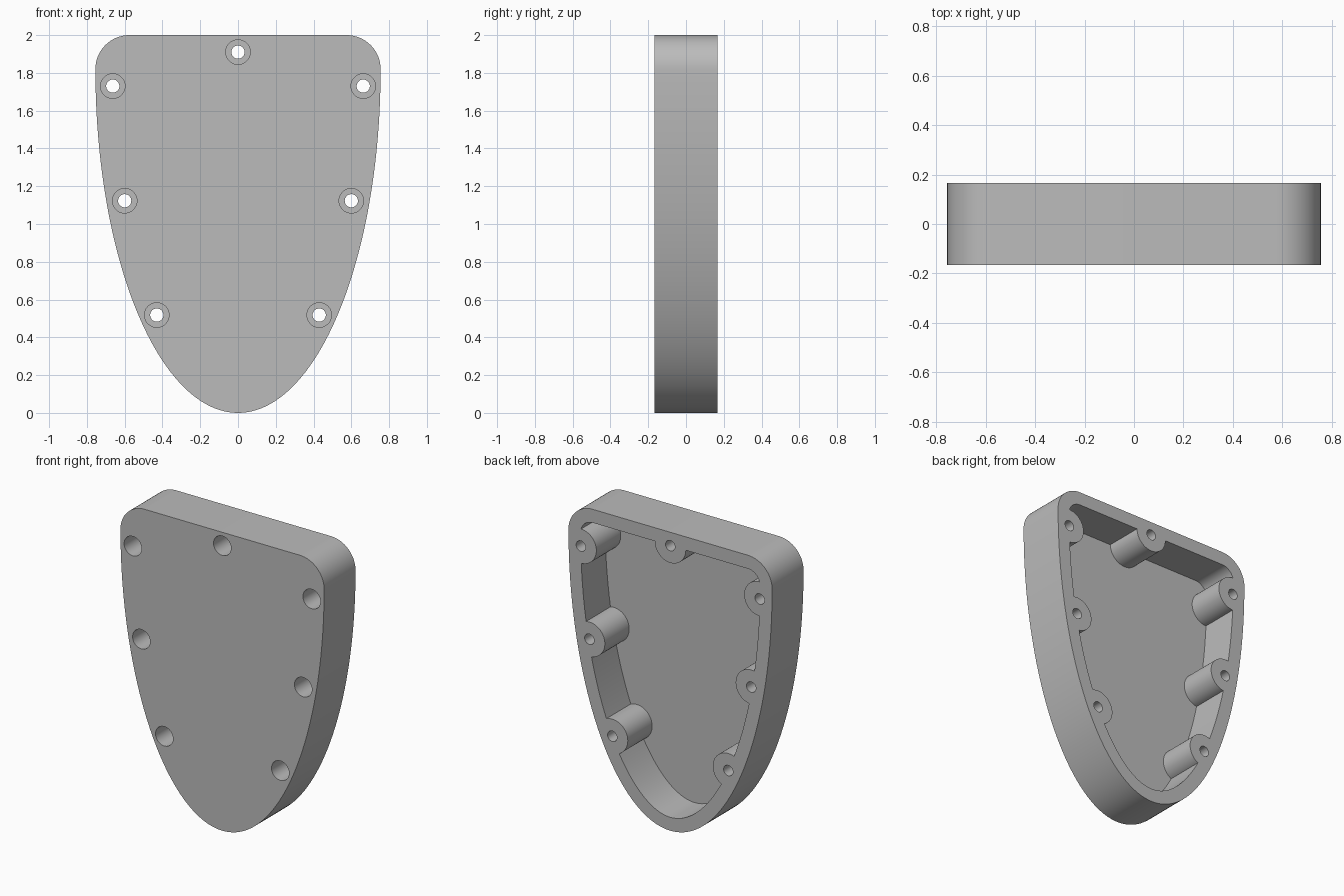
import bpy, bmesh, math
from mathutils import Vector

if "Cube" in bpy.data.objects:
    bpy.data.objects.remove(bpy.data.objects["Cube"])

HALF_W, ROUND_Z, R = 0.755, 1.82, 0.18
DEPTH, WALL, FLOOR = 0.333, 0.09, 0.075
FRONT, BACK = -DEPTH / 2, DEPTH / 2
HOLES = [(0, 1.91)] + [(s * x, z) for s in (-1, 1)
                       for x, z in ((0.663, 1.73), (0.6, 1.123), (0.43, 0.518))]

grey = bpy.data.materials.new("plain grey")
grey.diffuse_color = (0.5, 0.5, 0.5, 1)
grey.use_nodes = True
grey.node_tree.nodes["Principled BSDF"].inputs["Base Color"].default_value = grey.diffuse_color


def outline(inset=0.0):
    """Half-ellipse bottom with rounded top corners, offset inwards."""
    pts = []
    for i in range(97):
        t = math.pi + math.pi * i / 96
        c, s = math.cos(t), math.sin(t)
        n = Vector((c / HALF_W, s / ROUND_Z)).normalized()
        pts.append((HALF_W * c - n.x * inset, ROUND_Z + ROUND_Z * s - n.y * inset))
    for cx, a0 in ((HALF_W - R, 0), (R - HALF_W, math.pi / 2)):
        for i in range(17):
            a = a0 + math.pi / 2 * i / 16
            if (a0 == 0 and i == 0) or (a0 > 0 and i == 16):
                continue
            pts.append((cx + (R - inset) * math.cos(a), ROUND_Z + (R - inset) * math.sin(a)))
    return pts


def circle(x, z, r, n=48):
    return [(x + r * math.cos(2 * math.pi * i / n), z + r * math.sin(2 * math.pi * i / n))
            for i in range(n)]


def prism(name, loops, y0, y1):
    """Extrude one or more closed x-z loops along y."""
    bm = bmesh.new()
    for pts in loops:
        a = [bm.verts.new((x, y0, z)) for x, z in pts]
        b = [bm.verts.new((x, y1, z)) for x, z in pts]
        bm.faces.new(a)
        bm.faces.new(b[::-1])
        for i in range(len(a)):
            j = (i + 1) % len(a)
            bm.faces.new((a[j], a[i], b[i], b[j]))
    bmesh.ops.recalc_face_normals(bm, faces=bm.faces)
    me = bpy.data.meshes.new(name)
    bm.to_mesh(me)
    bm.free()
    ob = bpy.data.objects.new(name, me)
    bpy.context.collection.objects.link(ob)
    me.materials.append(grey)
    return ob


def cut(ob, cutter):
    m = ob.modifiers.new("cut", 'BOOLEAN')
    m.operation, m.solver, m.object = 'DIFFERENCE', 'EXACT', cutter
    bpy.context.view_layer.objects.active = ob
    bpy.ops.object.modifier_apply(modifier=m.name)
    bpy.data.objects.remove(cutter)


# Hollow space, with the screw bosses left standing
cavity = prism("cavity", [outline(WALL)], FRONT + FLOOR, BACK + 0.1)
cut(cavity, prism("bosses", [circle(x, z, 0.115) for x, z in HOLES], -0.5, 0.5))

# Shield-shaped cover
cover = prism("shield_cover", [outline()], FRONT, BACK)
cut(cover, cavity)
# Wide screw-head recesses from the front, narrow holes right through
cut(cover, prism("recesses", [circle(x, z, 0.065) for x, z in HOLES], FRONT - 0.1, FRONT + 0.23))
cut(cover, prism("screw_holes", [circle(x, z, 0.035, 32) for x, z in HOLES], -0.5, 0.5))

bpy.ops.object.select_all(action='DESELECT')
cover.select_set(True)
bpy.context.view_layer.objects.active = cover
bpy.ops.object.shade_smooth_by_angle(angle=math.radians(30))
